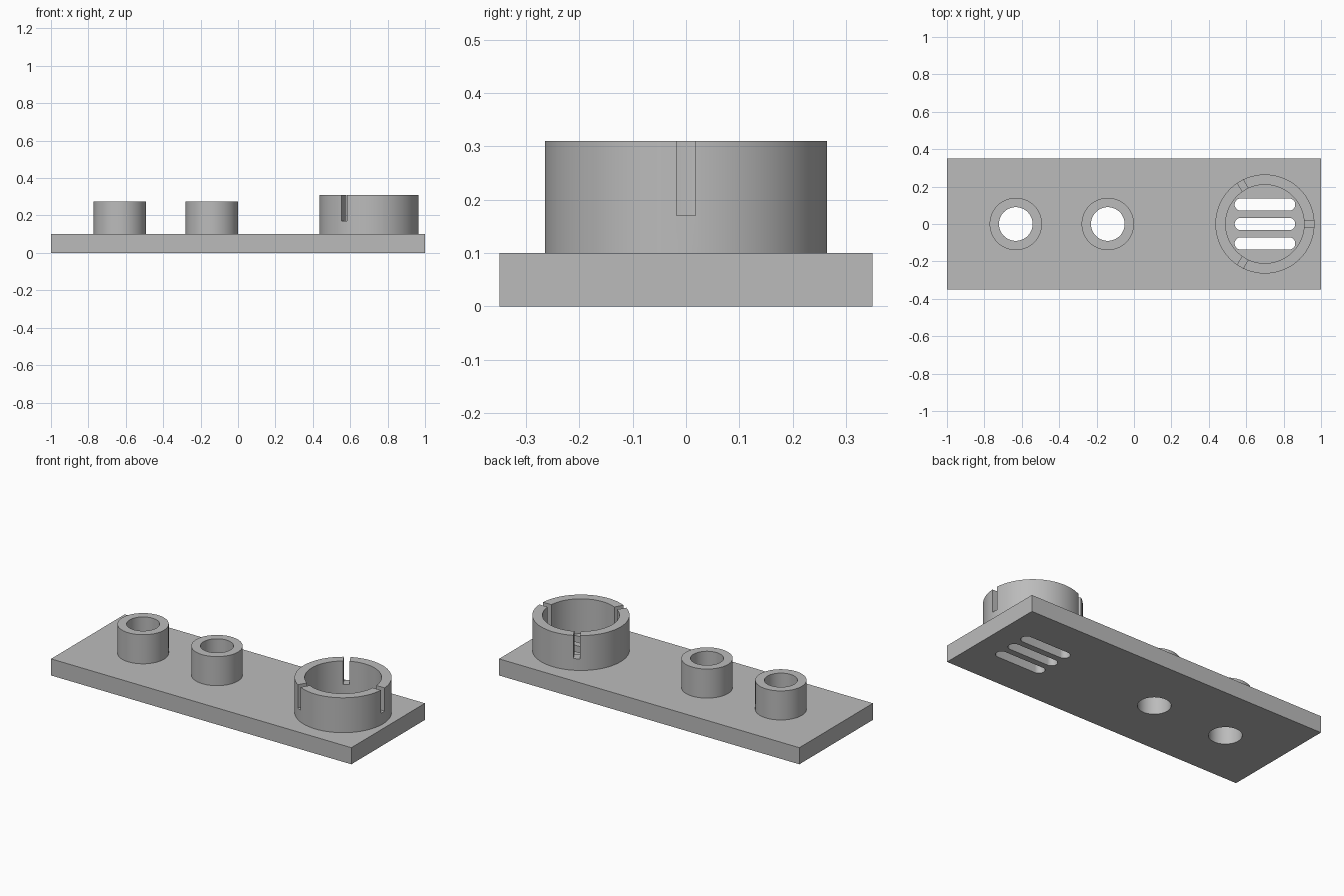
import bpy, bmesh
from math import cos, sin, pi, radians

cube = bpy.data.objects.get("Cube")
if cube:
    bpy.data.objects.remove(cube, do_unlink=True)

PLATE_TOP = 0.10
POST_X = (-0.632, -0.14)
RING_X = 0.70
SEGMENTS = 72

grey = bpy.data.materials.new("plain grey")
grey.use_nodes = True
colour = (0.5, 0.5, 0.5, 1)
grey.diffuse_color = colour
for node in grey.node_tree.nodes:
    if node.type == 'BSDF_PRINCIPLED':
        node.inputs["Base Color"].default_value = colour


def make_object(name, bm):
    bmesh.ops.recalc_face_normals(bm, faces=bm.faces)
    mesh = bpy.data.meshes.new(name)
    bm.to_mesh(mesh)
    bm.free()
    mesh.materials.append(grey)
    obj = bpy.data.objects.new(name, mesh)
    bpy.context.collection.objects.link(obj)
    return obj


def circle(radius, x=0, y=0):
    steps = [2 * pi * i / SEGMENTS for i in range(SEGMENTS)]
    return [(x + radius * cos(a), y + radius * sin(a)) for a in steps]


def stadium(x, y, half_length, radius, steps=16):
    """Outline of a slot with round ends, running along x."""
    reach = half_length - radius
    points = []
    for side in (1, -1):
        for i in range(steps + 1):
            a = -pi / 2 + pi * i / steps
            points.append((x + side * (reach + radius * cos(a)),
                           y + side * radius * sin(a)))
    return points


def prism(name, outline, z0, z1):
    bm = bmesh.new()
    low = [bm.verts.new((x, y, z0)) for x, y in outline]
    high = [bm.verts.new((x, y, z1)) for x, y in outline]
    bm.faces.new(low[::-1])
    bm.faces.new(high)
    for i in range(len(low)):
        j = (i + 1) % len(low)
        bm.faces.new((low[i], low[j], high[j], high[i]))
    return make_object(name, bm)


def tube(name, x, outer, inner, z0, z1):
    bm = bmesh.new()
    profile = ((outer, z0), (outer, z1), (inner, z1), (inner, z0))
    loops = [[bm.verts.new((px, py, z)) for px, py in circle(r, x)]
             for r, z in profile]
    for k in range(len(loops)):
        a, b = loops[k], loops[(k + 1) % len(loops)]
        for i in range(SEGMENTS):
            j = (i + 1) % SEGMENTS
            bm.faces.new((a[i], a[j], b[j], b[i]))
    return make_object(name, bm)


def cut(obj, cutters):
    """Subtract the cutters, bake the result and remove the cutters."""
    for cutter in cutters:
        mod = obj.modifiers.new("cut", 'BOOLEAN')
        mod.operation = 'DIFFERENCE'
        mod.solver = 'EXACT'
        mod.object = cutter
        cutter.hide_render = True
    graph = bpy.context.evaluated_depsgraph_get()
    mesh = bpy.data.meshes.new_from_object(obj.evaluated_get(graph))
    obj.modifiers.clear()
    obj.data = mesh
    for cutter in cutters:
        bpy.data.objects.remove(cutter, do_unlink=True)


# Base plate with two round holes and three vent slots
plate = prism("base_plate", [(-1, -0.35), (1, -0.35), (1, 0.35), (-1, 0.35)],
              0, PLATE_TOP)
holes = [prism("hole_cutter", circle(0.09, x), -0.1, 0.2) for x in POST_X]
vents = [prism("vent_cutter", stadium(RING_X, y, 0.162, 0.033), -0.1, 0.2)
         for y in (-0.104, 0, 0.104)]
cut(plate, holes + vents)

# Hollow posts
posts = [tube(name, x, 0.14, 0.09, PLATE_TOP, 0.275)
         for name, x in zip(("outer_post", "middle_post"), POST_X)]

# Large ring with three notches in its rim
ring = tube("notched_ring", RING_X, 0.265, 0.21, PLATE_TOP, 0.31)
notches = []
for angle in (0, 120, 240):
    c, s = cos(radians(angle)), sin(radians(angle))
    corners = ((0.15, -0.018), (0.32, -0.018), (0.32, 0.018), (0.15, 0.018))
    outline = [(RING_X + u * c - v * s, u * s + v * c) for u, v in corners]
    notches.append(prism("notch_cutter", outline, 0.17, 0.4))
cut(ring, notches)

# Smooth round walls, sharp rims
bpy.ops.object.select_all(action='DESELECT')
for obj in [plate, ring] + posts:
    obj.select_set(True)
bpy.context.view_layer.objects.active = plate
bpy.ops.object.shade_smooth_by_angle(angle=radians(30))
